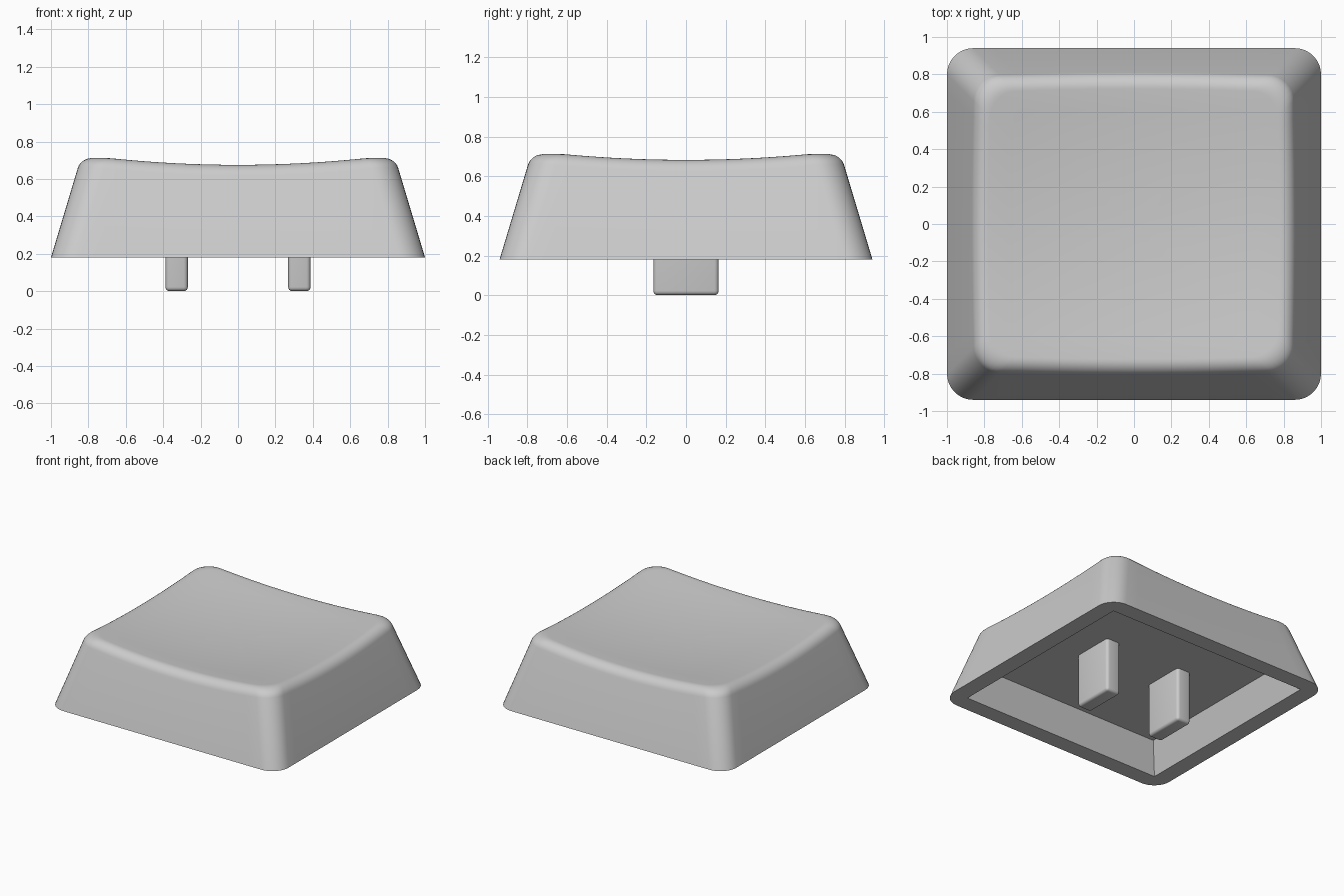
import bpy, bmesh, math
from mathutils import Vector

if "Cube" in bpy.data.objects:
    bpy.data.objects.remove(bpy.data.objects["Cube"])

mat = bpy.data.materials.new("light grey plastic")
mat.diffuse_color = (0.6, 0.6, 0.6, 1)
mat.use_nodes = True
mat.node_tree.nodes["Principled BSDF"].inputs["Base Color"].default_value = mat.diffuse_color

HX, HY, R = 1.0, 0.94, 0.14      # base half sizes and corner radius
Z0, TAPER, FILLET = 0.18, 0.30, 0.067
SIDE, CORNER, ARC = 16, 8, 7     # segments


def dish(x, y):
    return 0.633 + 0.08 * (x * x + y * y)


def outline(t):
    """Rounded rectangle inset by t, with subdivided straight sides."""
    cx, cy = HX - R - t, HY - R - t
    centres = [(cx, cy), (-cx, cy), (-cx, -cy), (cx, -cy)]
    pts = []
    for q, c in enumerate(centres):
        for k in range(CORNER + 1):
            a = (q + k / CORNER) * math.pi / 2
            pts.append(Vector((c[0] + R * math.cos(a), c[1] + R * math.sin(a))))
        a, n = (q + 1) * math.pi / 2, centres[(q + 1) % 4]
        end = Vector((n[0] + R * math.cos(a), n[1] + R * math.sin(a)))
        start = pts[-1]
        pts += [start.lerp(end, k / SIDE) for k in range(1, SIDE)]
    return pts


def finish(bm, name, angle):
    bmesh.ops.recalc_face_normals(bm, faces=bm.faces)
    me = bpy.data.meshes.new(name)
    bm.to_mesh(me)
    bm.free()
    me.materials.append(mat)
    ob = bpy.data.objects.new(name, me)
    bpy.context.collection.objects.link(ob)
    bpy.ops.object.select_all(action='DESELECT')
    ob.select_set(True)
    bpy.context.view_layer.objects.active = ob
    bpy.ops.object.shade_smooth_by_angle(angle=math.radians(angle))
    return ob


# Cap shell: tapered wall, rounded shoulder and dished top
bm = bmesh.new()
base = outline(0)
N = len(base)
columns = []
for i in range(N):
    t = 0.16
    for _ in range(3):           # where the wall meets the dish
        p = outline(t)[i]
        h = dish(*p)
        t = TAPER * (h - Z0)
    p_in = outline(t + FILLET)[i]
    a, v, b = (t - FILLET * 0.29, h - FILLET * 0.96), (t, h), (t + FILLET, dish(*p_in))
    col = [(*base[i], Z0)]
    w = 0.77
    for k in range(ARC + 1):     # circular shoulder as a weighted curve
        u = k / ARC
        f = ((1 - u) ** 2, 2 * w * u * (1 - u), u * u)
        tt, zz = (sum(c * q[j] for c, q in zip(f, (a, v, b))) / sum(f) for j in (0, 1))
        col.append((*outline(tt)[i], zz))
    for s in (0.85, 0.7, 0.55, 0.4, 0.2):
        x, y = p_in * s
        col.append((x, y, dish(x, y)))
    columns.append([bm.verts.new(c) for c in col])
centre = bm.verts.new((0, 0, dish(0, 0)))
for i in range(N):
    c, d = columns[i], columns[(i + 1) % N]
    for k in range(len(c) - 1):
        bm.faces.new((c[k], d[k], d[k + 1], c[k + 1]))
    bm.faces.new((c[-1], d[-1], centre))

# Underside: flat rim and a sharp-cornered hollow with a flat ceiling
corners = ((1, 1), (-1, 1), (-1, -1), (1, -1))
rim = [bm.verts.new((sx * 0.87, sy * 0.81, Z0)) for sx, sy in corners]
roof = [bm.verts.new((sx * 0.80, sy * 0.74, Z0 + 0.24)) for sx, sy in corners]
step = CORNER + SIDE
for q in range(4):
    n = (q + 1) % 4
    bm.faces.new((rim[q], rim[n], roof[n], roof[q]))
    arc = [columns[(q * step + k) % N][0] for k in range(CORNER + 1)]
    for k in range(CORNER):
        bm.faces.new((rim[q], arc[k], arc[k + 1]))
    side = [columns[(q * step + CORNER + k) % N][0] for k in range(SIDE + 1)]
    bm.faces.new([rim[q]] + side + [rim[n]])
bm.faces.new(roof)
finish(bm, "cap_shell", 35)

# Two mounting prongs
for name, sx in (("left_prong", -1), ("right_prong", 1)):
    bm = bmesh.new()
    bmesh.ops.create_cube(bm, size=1)
    for v in bm.verts:
        v.co = (v.co.x * 0.12 + sx * 0.328, v.co.y * 0.33, 0.22 + v.co.z * 0.44)
    bmesh.ops.bevel(bm, geom=[e for e in bm.edges if min(v.co.z for v in e.verts) < 0.1],
                    offset=0.022, segments=4, profile=0.5, affect='EDGES')
    finish(bm, name, 40)
